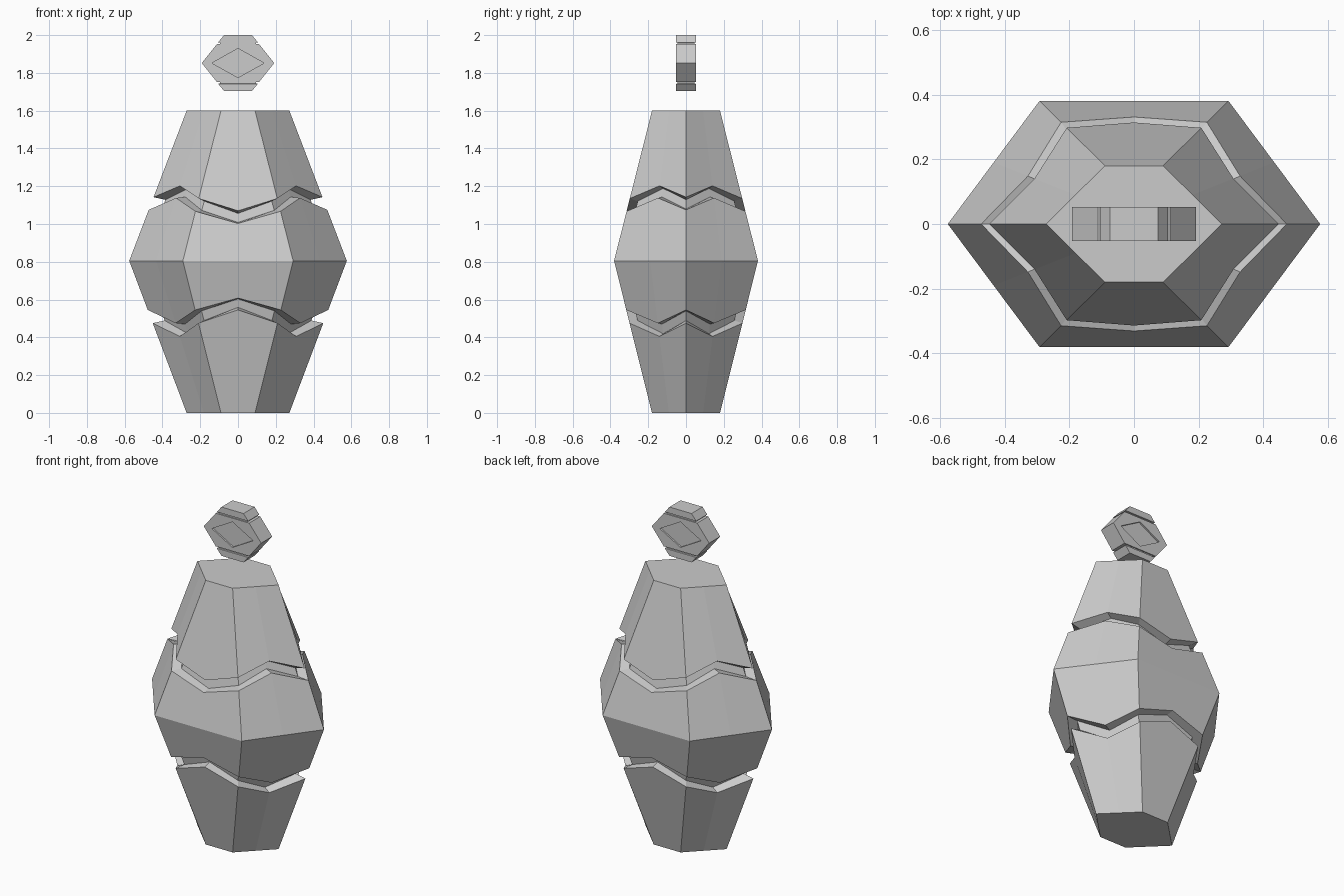
import bpy, bmesh

if "Cube" in bpy.data.objects:
    bpy.data.objects.remove(bpy.data.objects["Cube"])


def finish(name, bm):
    bmesh.ops.recalc_face_normals(bm, faces=bm.faces)
    mesh = bpy.data.meshes.new(name)
    bm.to_mesh(mesh)
    bm.free()
    obj = bpy.data.objects.new(name, mesh)
    bpy.context.collection.objects.link(obj)
    return obj


def loft(name, rings):
    bm = bmesh.new()
    loops = [[bm.verts.new(p) for p in ring] for ring in rings]
    n = len(loops[0])
    for a, b in zip(loops, loops[1:]):
        for i in range(n):
            bm.faces.new((a[i], a[(i + 1) % n], b[(i + 1) % n], b[i]))
    bm.faces.new(loops[0][::-1])
    bm.faces.new(loops[-1])
    return finish(name, bm)


MID = 0.805


def ring(heights, inset=1.0, dz=0.0):
    """Twelve points round the hexagonal body; heights at side tip,
    side middle, corner and front centre."""
    side, mid, corner, centre = heights

    def at(z):
        t = 1 - abs(z - MID) / (1.6 - MID if z > MID else MID)
        return 0.272 + 0.304 * t, 0.09 + 0.202 * t, 0.18 + 0.201 * t

    tip = at(side)[0]
    a, x, y = at(mid)
    mx, my = (a + x) / 2, y / 2
    _, cx, cy = at(corner)
    fy = at(centre)[2]
    quarter = [(tip, 0, side), (mx, my, mid), (cx, cy, corner), (0, fy, centre)]
    half = quarter + [(-px, py, pz) for px, py, pz in quarter[2::-1]]
    pts = half + [(px, -py, pz) for px, py, pz in half[5:0:-1]]
    return [(px * inset, py * inset, pz + dz) for px, py, pz in pts]


# Body: three faceted shells separated by recessed zigzag grooves
low_a = (0.475, 0.405, 0.475, 0.545)
low_b = (0.545, 0.475, 0.545, 0.608)
high_a = (1.075, 1.138, 1.067, 1.003)
high_b = (1.142, 1.202, 1.135, 1.07)
loft("carved_body", [
    ring((0,) * 4), ring(low_a), ring(low_a, 0.86, 0.014),
    ring(low_b, 0.85, -0.005), ring(low_b), ring((MID,) * 4),
    ring(high_a), ring(high_a, 0.85, 0.005),
    ring(high_b, 0.86, -0.014), ring(high_b), ring((1.6,) * 4)])

# Floating plate: hexagon with a recessed diamond on both faces
D, ZC = 0.053, 1.852
HEX = [(0.192, 0), (0.112, 0.1), (-0.112, 0.1),
       (-0.192, 0), (-0.112, -0.1), (0.112, -0.1)]
DIAMOND = [(0.138, 0), (0, 0.077), (-0.138, 0), (0, -0.077)]
bm = bmesh.new()
rims = []
for s in (-1, 1):
    h = [bm.verts.new((x, s * D, ZC + z)) for x, z in HEX]
    d = [bm.verts.new((x, s * D, ZC + z)) for x, z in DIAMOND]
    f = [bm.verts.new((x, s * (D - 0.01), ZC + z)) for x, z in DIAMOND]
    for face in ((h[0], h[1], d[1], d[0]), (h[1], h[2], d[1]),
                 (h[2], h[3], d[2], d[1]), (h[3], h[4], d[3], d[2]),
                 (h[4], h[5], d[3]), (h[5], h[0], d[0], d[3])):
        bm.faces.new(face)
    for i in range(4):
        bm.faces.new((d[i], d[(i + 1) % 4], f[(i + 1) % 4], f[i]))
    bm.faces.new(f)
    rims.append(h)
for i in range(6):
    j = (i + 1) % 6
    bm.faces.new((rims[0][i], rims[0][j], rims[1][j], rims[1][i]))
finish("floating_plate", bm)


def rect(x, y, z):
    return [(x, -y, z), (x, y, z), (-x, y, z), (-x, -y, z)]


# Tapered caps with narrow necks above and below the plate
for name, s, length in (("top_cap", 1, 0.148), ("bottom_cap", -1, 0.148)):
    loft(name, [rect(0.095, 0.046, ZC + s * 0.1),
                rect(0.095, 0.046, ZC + s * 0.108),
                rect(0.105, D, ZC + s * 0.11),
                rect(0.074, D, ZC + s * length)])
